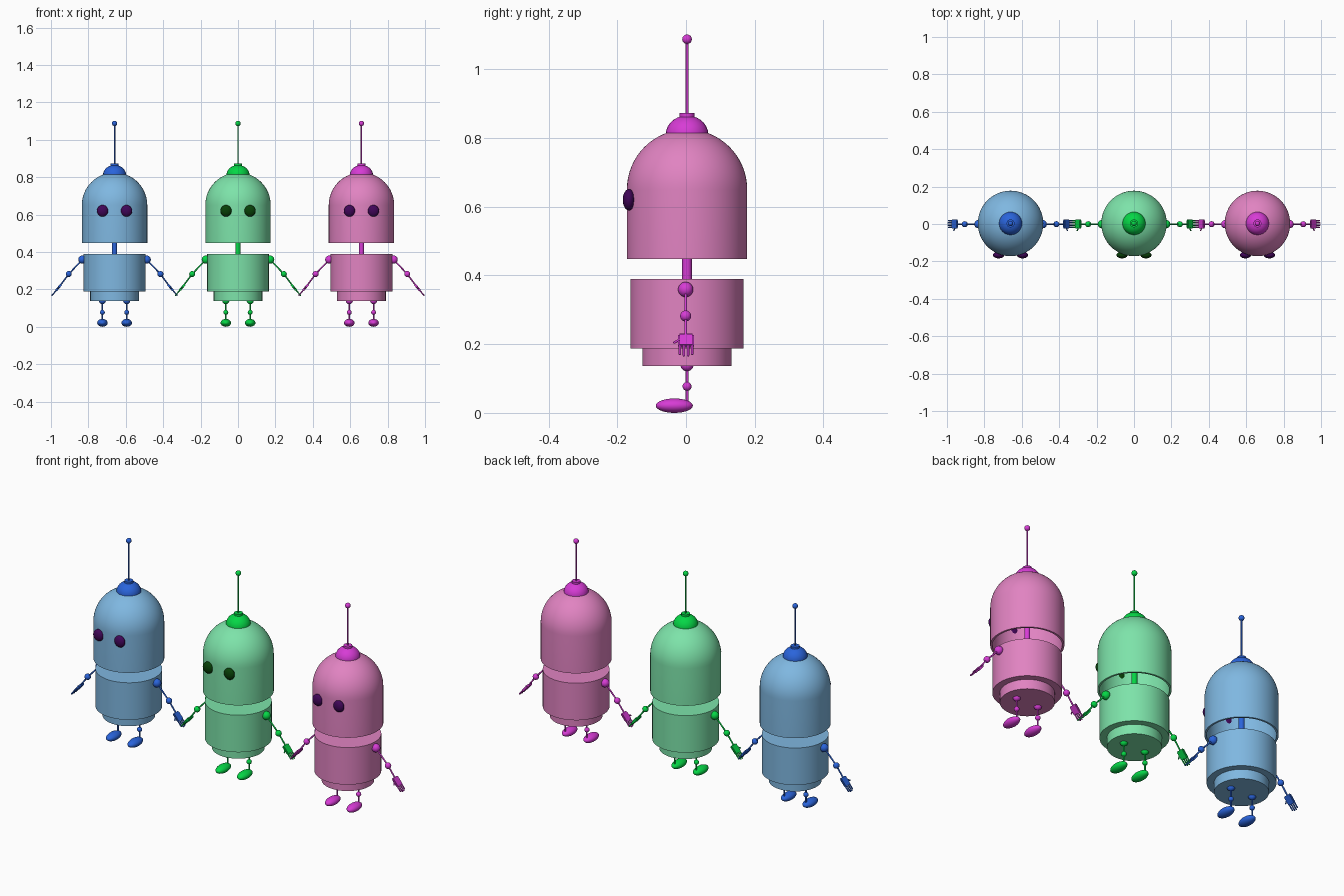
import bpy, bmesh, math
from mathutils import Vector, Matrix

if "Cube" in bpy.data.objects:
    bpy.data.objects.remove(bpy.data.objects["Cube"])


def material(name, rgb):
    col = [(c / 255) ** 2.2 for c in rgb] + [1]
    m = bpy.data.materials.new(name)
    m.use_nodes = True
    m.diffuse_color = col
    m.node_tree.nodes["Principled BSDF"].inputs["Base Color"].default_value = col
    return m


def finish(bm, name, mat):
    bmesh.ops.recalc_face_normals(bm, faces=bm.faces)
    mesh = bpy.data.meshes.new(name)
    bm.to_mesh(mesh)
    bm.free()
    mesh.materials.append(mat)
    ob = bpy.data.objects.new(name, mesh)
    bpy.context.collection.objects.link(ob)
    bpy.ops.object.select_all(action='DESELECT')
    ob.select_set(True)
    bpy.context.view_layer.objects.active = ob
    bpy.ops.object.shade_smooth_by_angle(angle=math.radians(35))
    return ob


def ball(bm, centre, radii):
    mat = Matrix.Translation(centre) @ Matrix.Diagonal((*radii, 1))
    bmesh.ops.create_uvsphere(bm, u_segments=24, v_segments=14, radius=1, matrix=mat)


def rod(bm, a, b, r):
    a, b = Vector(a), Vector(b)
    turn = (b - a).to_track_quat('Z', 'Y').to_matrix().to_4x4()
    bmesh.ops.create_cone(bm, cap_ends=True, segments=12, radius1=r, radius2=r,
                          depth=(b - a).length, matrix=Matrix.Translation((a + b) / 2) @ turn)


def lathe(bm, centre, profile):
    # spin an (radius, z) outline around the vertical axis
    verts = [bm.verts.new((centre.x + r, centre.y, z)) for r, z in profile]
    edges = [bm.edges.new(p) for p in zip(verts, verts[1:])]
    bmesh.ops.spin(bm, geom=verts + edges, cent=centre, axis=(0, 0, 1),
                   angle=2 * math.pi, steps=64, use_merge=True)
    bmesh.ops.remove_doubles(bm, verts=bm.verts, dist=1e-5)


def dome(radius, base):
    return [(radius * math.cos(t), base + radius * math.sin(t))
            for t in (i * math.pi / 32 for i in range(17))]


def robot(label, x, body, accent, eye_mat):
    c = Vector((x, 0.003, 0))

    def part(name, mat, build):
        bm = bmesh.new()
        build(bm)
        return finish(bm, label + "_" + name, mat)

    # thin domed shell, open below
    part("head", body, lambda bm: lathe(
        bm, c, dome(0.175, 0.65)[::-1] + [(0.175, 0.448), (0.165, 0.448)] + dome(0.165, 0.65)))
    # stepped torso
    part("torso", body, lambda bm: lathe(
        bm, c, [(0, 0.39), (0.165, 0.39), (0.165, 0.188), (0.13, 0.188), (0.13, 0.137), (0, 0.137)]))
    part("neck", accent, lambda bm: rod(bm, c + Vector((0, 0, 0.38)), c + Vector((0, 0, 0.8)), 0.014))

    # antenna with domed base, collar and tip
    def antenna(bm):
        ball(bm, c + Vector((0, 0, 0.81)), (0.062, 0.062, 0.055))
        rod(bm, c + Vector((0, 0, 0.855)), c + Vector((0, 0, 0.872)), 0.022)
        rod(bm, c + Vector((0, 0, 0.86)), c + Vector((0, 0, 1.087)), 0.004)
        ball(bm, c + Vector((0, 0, 1.087)), (0.014,) * 3)
    part("antenna", accent, antenna)

    for side, s in (("left", 1), ("right", -1)):
        def at(px, py, pz):
            return c + Vector((s * px, py, pz))

        part(side + "_eye", eye_mat,
             lambda bm: ball(bm, at(0.064, -0.169, 0.62), (0.03, 0.018, 0.031)))

        def arm(bm):
            shoulder, elbow, wrist = at(0.172, -0.004, 0.359), at(0.245, -0.004, 0.282), at(0.287, -0.004, 0.226)
            ball(bm, shoulder, (0.022,) * 3)
            ball(bm, elbow, (0.016,) * 3)
            rod(bm, shoulder, elbow, 0.004)
            rod(bm, elbow, wrist, 0.004)
        part(side + "_arm", accent, arm)

        # flat palm, four fingers and a thumb
        def hand(bm):
            start, end = at(0.283, -0.003, 0.229), at(0.314, -0.003, 0.192)
            along = (end - start).normalized()
            across = Vector((0, 1, 0))
            normal = along.cross(across)
            frame = Matrix((normal, across, along)).transposed().to_4x4()
            size = Matrix.Diagonal((0.012, 0.046, (end - start).length, 1))
            palm = bmesh.ops.create_cube(bm, size=1, matrix=Matrix.Translation((start + end) / 2) @ frame @ size)
            edges = {e for v in palm["verts"] for e in v.link_edges}
            bmesh.ops.bevel(bm, geom=list(edges), offset=0.004, segments=2, affect='EDGES')
            for i in range(4):
                root = end + across * (i - 1.5) * 0.012 - along * 0.004
                tip = root + along * (0.036 if i in (1, 2) else 0.03)
                rod(bm, root, tip, 0.0035)
                ball(bm, tip, (0.0035,) * 3)
            thumb = start.lerp(end, 0.45) - across * 0.02
            bend = thumb - across * 0.014 + along * 0.01
            rod(bm, thumb, bend, 0.0035)
            ball(bm, bend, (0.0035,) * 3)
        part(side + "_hand", accent, hand)

        def leg(bm):
            ball(bm, at(0.065, 0, 0.14), (0.019,) * 3)
            ball(bm, at(0.065, 0, 0.077), (0.013,) * 3)
            rod(bm, at(0.065, 0, 0.14), at(0.065, 0, 0.025), 0.004)
        part(side + "_leg", accent, leg)
        part(side + "_foot", accent,
             lambda bm: ball(bm, at(0.065, -0.037, 0.021), (0.028, 0.054, 0.021)))


purple = material("dark purple eyes", (66, 14, 88))
robot("blue", -0.66, material("pale blue", (126, 182, 224)), material("strong blue", (46, 100, 218)), purple)
robot("green", 0, material("pale green", (124, 226, 168)), material("strong green", (14, 214, 72)),
      material("dark green eyes", (16, 66, 16)))
robot("pink", 0.66, material("pale pink", (224, 130, 192)), material("strong magenta", (214, 62, 212)), purple)
